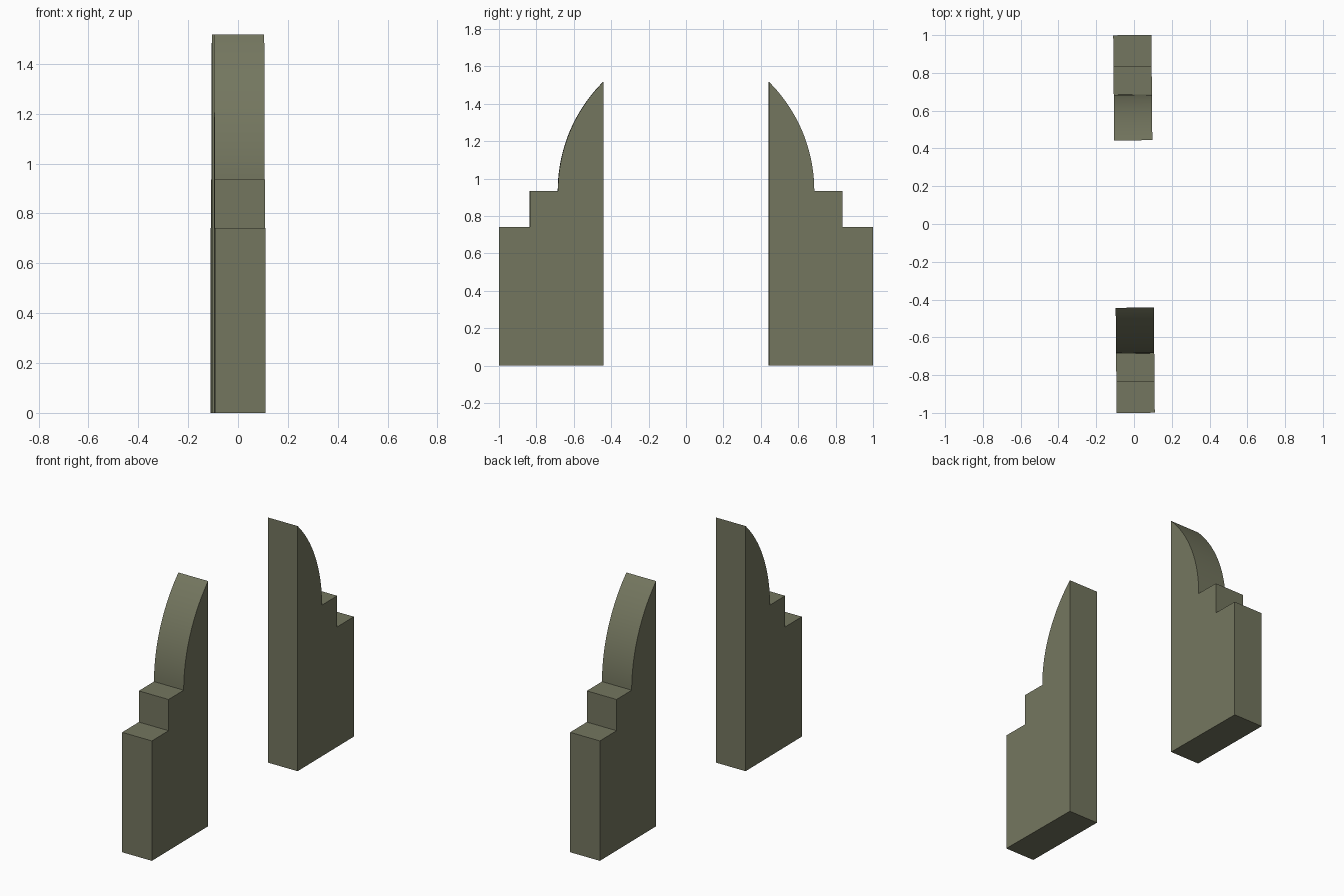
import bpy, bmesh, math

if "Cube" in bpy.data.objects:
    bpy.data.objects.remove(bpy.data.objects["Cube"])

# Olive stone
mat = bpy.data.materials.new("olive_stone")
mat.diffuse_color = (0.175, 0.183, 0.115, 1)
mat.use_nodes = True
mat.node_tree.nodes["Principled BSDF"].inputs["Base Color"].default_value = mat.diffuse_color

HALF_W = 0.101
TWIST = 0.009   # the pair sits very slightly turned about z

# Stepped profile (y, z) with a curved shoulder rising to a point
INNER, ARC_Y, ARC_Z, TOP = 0.443, 0.685, 0.935, 1.517
dy, dz = ARC_Y - INNER, TOP - ARC_Z
R = (dy * dy + dz * dz) / (2 * dy)
END = math.asin(dz / R)
N = 24
profile = [(INNER, 0), (1.0, 0), (1.0, 0.742), (0.835, 0.742), (0.835, ARC_Z)]
profile += [(ARC_Y - R + R * math.cos(END * i / N), ARC_Z + R * math.sin(END * i / N))
            for i in range(N + 1)]


def buttress(name, angle):
    bm = bmesh.new()
    face = bm.faces.new([bm.verts.new((-HALF_W, y, z)) for y, z in profile])
    ext = bmesh.ops.extrude_face_region(bm, geom=[face])
    verts = [g for g in ext["geom"] if isinstance(g, bmesh.types.BMVert)]
    bmesh.ops.translate(bm, verts=verts, vec=(2 * HALF_W, 0, 0))
    bmesh.ops.recalc_face_normals(bm, faces=bm.faces)
    # smooth only the curved shoulder strips
    for f in bm.faces:
        f.smooth = abs(f.normal.x) < 0.1 and f.normal.z > 0.01 and f.normal.z < 0.99
    for e in bm.edges:
        e.smooth = e.calc_face_angle(0) < math.radians(20)
    me = bpy.data.meshes.new(name)
    bm.to_mesh(me)
    bm.free()
    me.materials.append(mat)
    ob = bpy.data.objects.new(name, me)
    ob.rotation_euler.z = angle
    bpy.context.collection.objects.link(ob)


# Two matching buttresses, half a turn apart
buttress("back_buttress", TWIST)
buttress("front_buttress", math.pi + TWIST)
